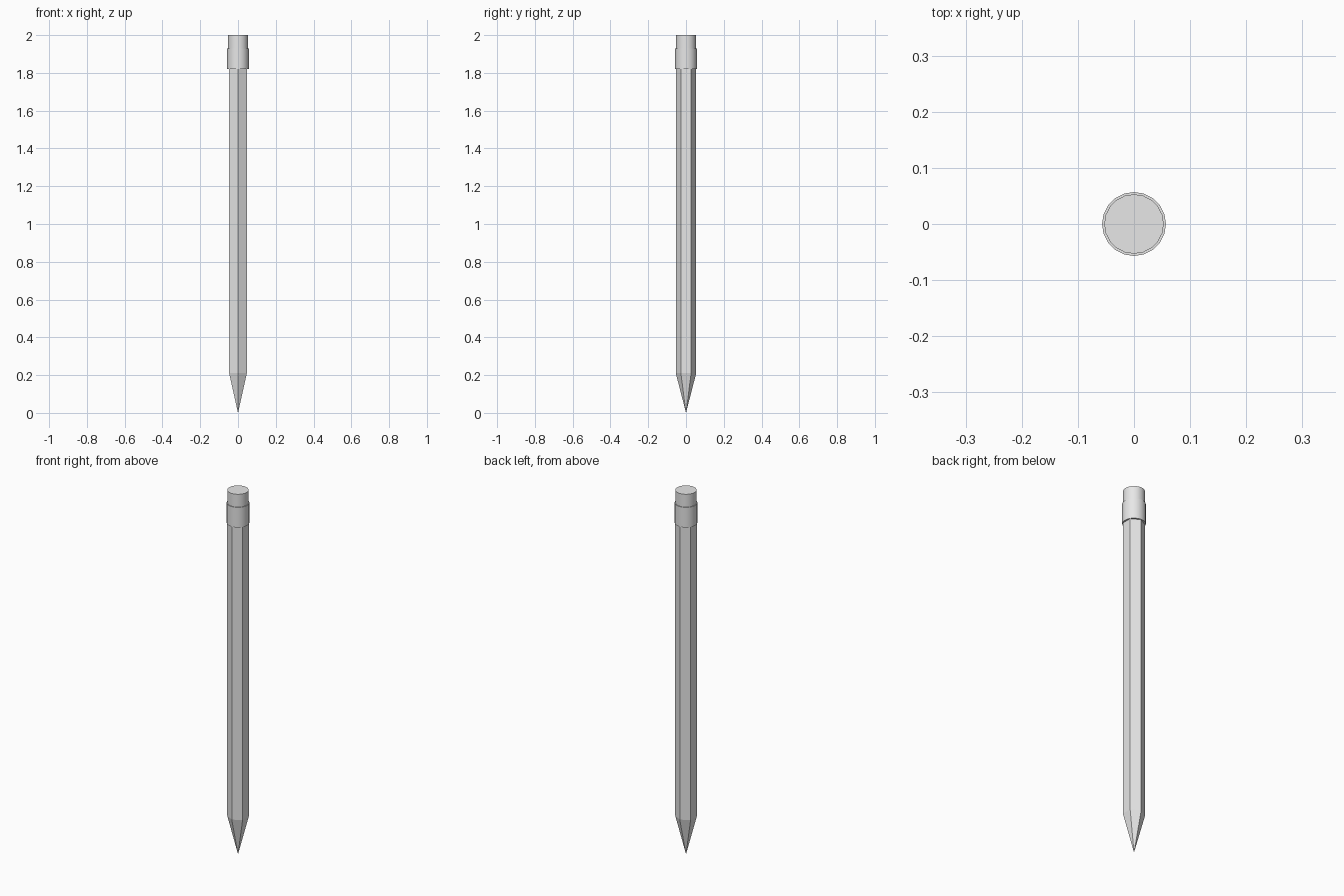
import bpy
import math

cube = bpy.data.objects.get("Cube")
if cube:
    bpy.data.objects.remove(cube, do_unlink=True)

GREY = (0.8, 0.8, 0.8, 1.0)
grey = bpy.data.materials.new("plain_grey")
grey.use_nodes = True
grey.diffuse_color = GREY
grey.node_tree.nodes["Principled BSDF"].inputs["Base Color"].default_value = GREY


def prism(name, sides, r_bottom, r_top, z0, z1):
    """Upright prism, frustum or cone between two heights."""
    bpy.ops.mesh.primitive_cone_add(
        vertices=sides, radius1=r_bottom, radius2=r_top,
        depth=z1 - z0, location=(0, 0, (z0 + z1) / 2))
    obj = bpy.context.object
    obj.name = name
    obj.data.materials.append(grey)
    bpy.ops.object.shade_smooth_by_angle(angle=math.radians(30))
    return obj


HEX_RADIUS = 0.054
ROUND_SIDES = 20

# Sharpened point and hexagonal shaft, corners facing front and back
prism("sharpened_tip", 6, 0.0, HEX_RADIUS, 0.0, 0.21)
prism("hexagonal_shaft", 6, HEX_RADIUS, HEX_RADIUS, 0.21, 1.84)

# Collar wrapped around the end, holding the eraser
prism("collar", ROUND_SIDES, 0.057, 0.057, 1.82, 1.93)
prism("eraser", ROUND_SIDES, 0.053, 0.053, 1.84, 2.0)
